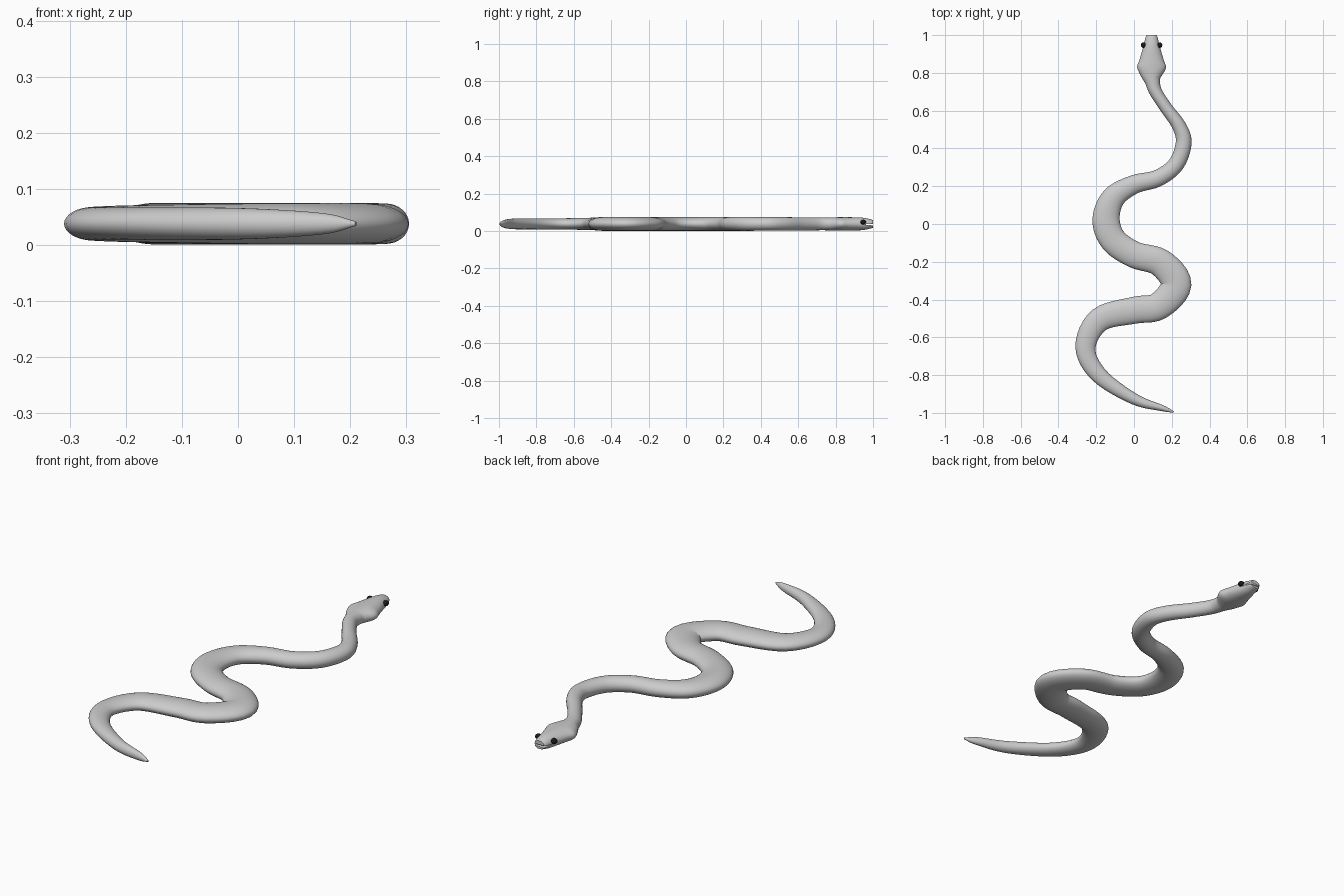
import bpy, bmesh, math
from mathutils import Vector

if "Cube" in bpy.data.objects:
    bpy.data.objects.remove(bpy.data.objects["Cube"])

Z = 0.038
# Spine stations, tail to neck to nose: x, y, half width, half height
SPINE = [
    (0.21, -0.995, .004, .004), (0.15, -0.975, .016, .019), (0.0, -0.926, .030, .028),
    (-0.185, -0.80, .044, .029), (-0.257, -0.655, .053, .030), (-0.183, -0.507, .064, .033),
    (0.0, -0.457, .071, .036), (0.13, -0.435, .073, .037), (0.224, -0.32, .080, .037),
    (0.14, -0.205, .074, .037), (0.0, -0.162, .070, .037), (-0.11, -0.085, .071, .037),
    (-0.148, 0.025, .072, .037), (-0.108, 0.14, .062, .037), (0.0, 0.209, .050, .037),
    (0.125, 0.242, .045, .037), (0.222, 0.315, .043, .037), (0.263, 0.43, .042, .036),
    (0.238, 0.52, .037, .036), (0.17, 0.615, .033, .035), (0.115, 0.70, .034, .034),
    (0.098, 0.755, .041, .034), (0.093, 0.79, .059, .035), (0.093, 0.83, .076, .036),
    (0.093, 0.87, .064, .036), (0.093, 0.945, .042, .033), (0.093, 0.985, .033, .025),
    (0.093, 1.0, .026, .020),
]
STEPS, SIDES = 6, 32


def catmull(pts):
    """Smooth interpolation of all station values."""
    v = [Vector(p) for p in pts]
    v = [2 * v[0] - v[1]] + v + [2 * v[-1] - v[-2]]
    out = []
    for i in range(1, len(v) - 2):
        a, b, c, d = v[i - 1:i + 3]
        for s in range(STEPS):
            t = s / STEPS
            out.append(0.5 * (2 * b + (c - a) * t + (2 * a - 5 * b + 4 * c - d) * t * t
                              + (3 * b - a - 3 * c + d) * t ** 3))
    out.append(v[-2])
    return out


def finish(bm, name, angle=40):
    bmesh.ops.recalc_face_normals(bm, faces=bm.faces)
    me = bpy.data.meshes.new(name)
    bm.to_mesh(me)
    bm.free()
    ob = bpy.data.objects.new(name, me)
    bpy.context.collection.objects.link(ob)
    bpy.ops.object.select_all(action='DESELECT')
    ob.select_set(True)
    bpy.context.view_layer.objects.active = ob
    bpy.ops.object.shade_smooth_by_angle(angle=math.radians(angle))
    return ob


# Body and head: elliptical rings swept along the spine
path = catmull(SPINE)
bm = bmesh.new()
rings = []
for i, p in enumerate(path):
    t = path[min(i + 1, len(path) - 1)] - path[max(i - 1, 0)]
    side = Vector((t[1], -t[0], 0)).normalized()
    ring = []
    for k in range(SIDES):
        a = math.tau * k / SIDES
        ring.append(bm.verts.new(Vector((p[0], p[1], Z)) + side * p[2] * math.cos(a)
                                 + Vector((0, 0, p[3] * math.sin(a)))))
    rings.append(ring)
for r, q in zip(rings, rings[1:]):
    for k in range(SIDES):
        n = (k + 1) % SIDES
        bm.faces.new((r[k], r[n], q[n], q[k]))
bm.faces.new(rings[0])
bm.faces.new(rings[-1])
body = finish(bm, "snake_body")

# Mouth: thin wedge cut into the snout
bm = bmesh.new()
prof = [(0.945, Z - .003), (1.02, Z - .010), (1.02, Z + .002)]
ends = [[bm.verts.new((x, y, z)) for y, z in prof] for x in (0.0, 0.19)]
bm.faces.new(ends[0])
bm.faces.new(ends[1])
for k in range(3):
    n = (k + 1) % 3
    bm.faces.new((ends[0][k], ends[0][n], ends[1][n], ends[1][k]))
cutter = finish(bm, "mouth_cutter")
cutter.hide_render = True
cutter.hide_set(True)
mod = body.modifiers.new("mouth", 'BOOLEAN')
mod.operation = 'DIFFERENCE'
mod.solver = 'EXACT'
mod.object = cutter

# Eyes
black = bpy.data.materials.new("eye_black")
black.diffuse_color = (0.01, 0.01, 0.01, 1)
black.use_nodes = True
black.node_tree.nodes["Principled BSDF"].inputs["Base Color"].default_value = black.diffuse_color
for name, sx in (("left_eye", -1), ("right_eye", 1)):
    bm = bmesh.new()
    bmesh.ops.create_uvsphere(bm, u_segments=20, v_segments=12, radius=0.015)
    eye = finish(bm, name, 60)
    eye.location = (0.093 + sx * 0.042, 0.947, 0.048)
    eye.scale = (1, 1, 0.85)
    eye.data.materials.append(black)
